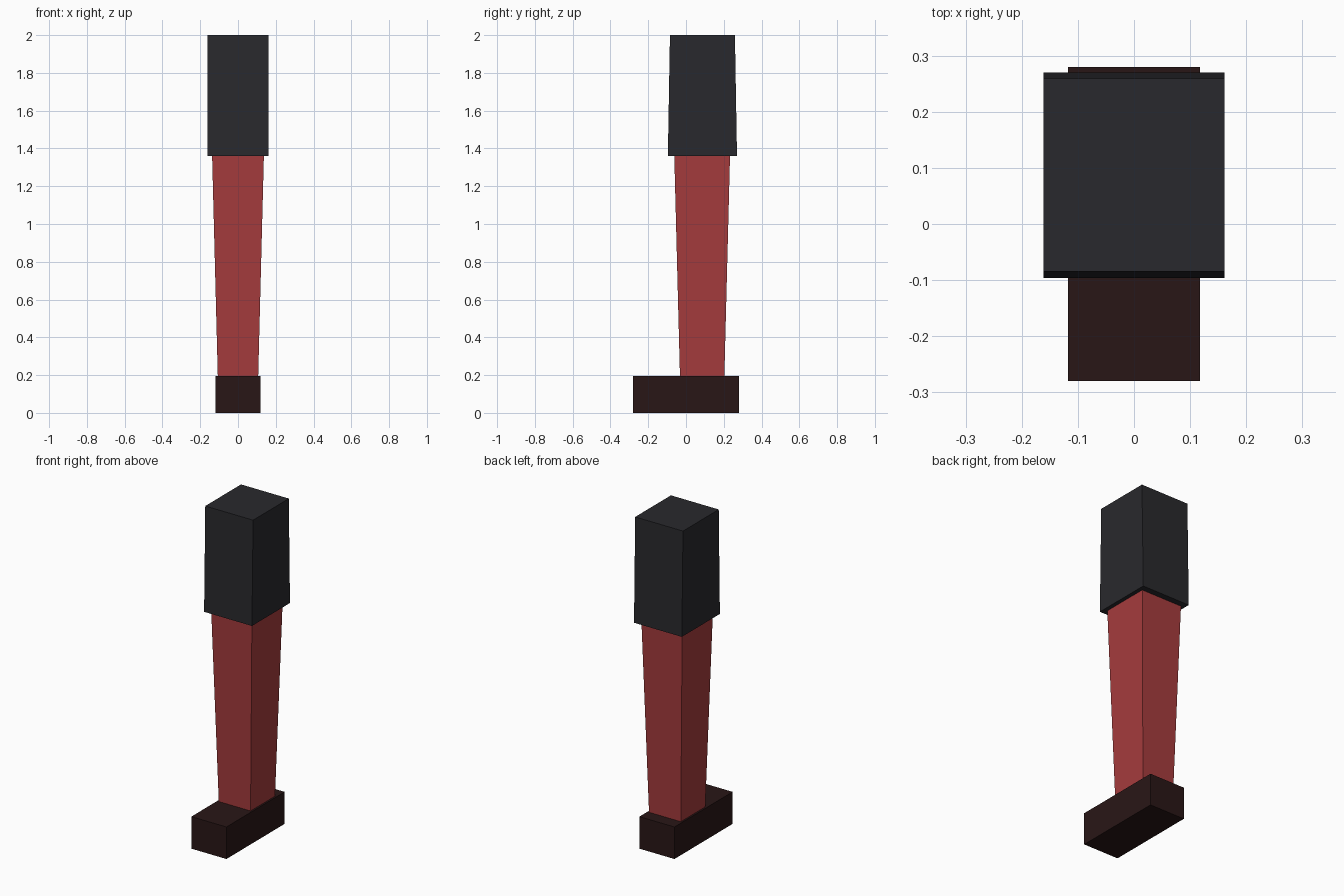
import bpy
import bmesh

if "Cube" in bpy.data.objects:
    bpy.data.objects.remove(bpy.data.objects["Cube"])


def material(name, rgb):
    mat = bpy.data.materials.new(name)
    mat.diffuse_color = (*rgb, 1.0)
    mat.use_nodes = True
    mat.node_tree.nodes["Principled BSDF"].inputs["Base Color"].default_value = mat.diffuse_color
    return mat


def tapered_box(name, bottom, top, mat):
    """bottom / top = (half width x, min y, max y, z)"""
    bm = bmesh.new()
    rings = []
    for hx, y0, y1, z in (bottom, top):
        rings.append([bm.verts.new(p) for p in
                      ((-hx, y0, z), (hx, y0, z), (hx, y1, z), (-hx, y1, z))])
    low, high = rings
    bm.faces.new(low[::-1])
    bm.faces.new(high)
    for i in range(4):
        j = (i + 1) % 4
        bm.faces.new((low[i], low[j], high[j], high[i]))
    mesh = bpy.data.meshes.new(name)
    bm.to_mesh(mesh)
    bm.free()
    mesh.materials.append(mat)
    obj = bpy.data.objects.new(name, mesh)
    bpy.context.collection.objects.link(obj)
    return obj


black = material("black_cloth", (0.022, 0.022, 0.026))
red = material("red_stocking", (0.38, 0.045, 0.047))
dark = material("dark_leather", (0.022, 0.008, 0.008))

# Shoe, centred on the origin
tapered_box("shoe", (0.118, -0.28, 0.28, 0.0), (0.118, -0.28, 0.28, 0.195), dark)

# Lower leg, widening upwards
tapered_box("lower_leg", (0.107, -0.032, 0.203, 0.195), (0.137, -0.062, 0.233, 1.36), red)

# Trouser leg, slightly deeper at the hem
tapered_box("trouser_leg", (0.161, -0.096, 0.27, 1.36), (0.161, -0.085, 0.259, 2.0), black)
